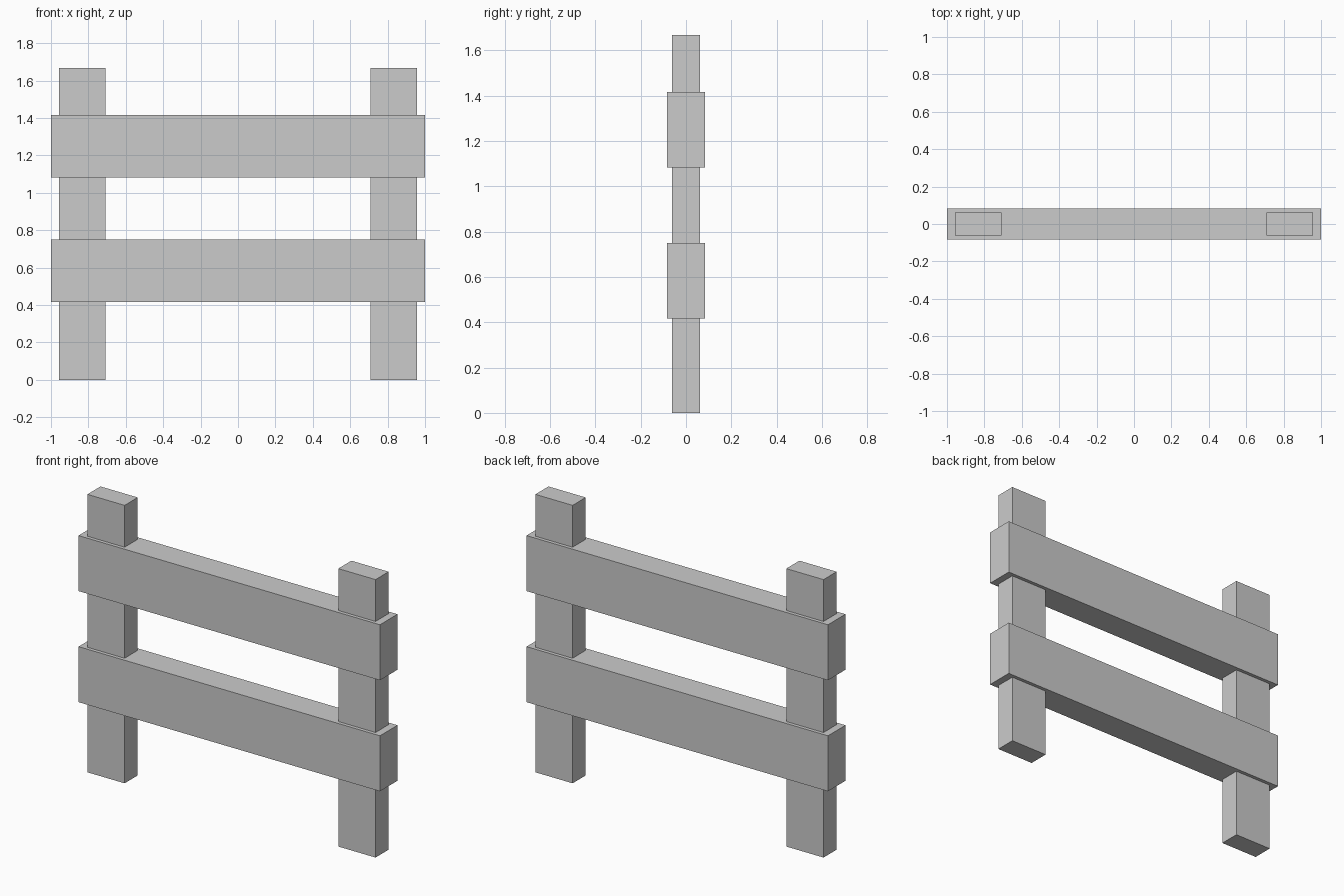
import bpy

if "Cube" in bpy.data.objects:
    bpy.data.objects.remove(bpy.data.objects["Cube"])


def box(name, x, y, z):
    """Add a box spanning the given (min, max) ranges."""
    spans = (x, y, z)
    bpy.ops.mesh.primitive_cube_add(size=1, location=[(a + b) / 2 for a, b in spans])
    obj = bpy.context.object
    obj.name = name
    obj.scale = [b - a for a, b in spans]
    bpy.ops.object.transform_apply(location=False, rotation=False, scale=True)
    return obj


# Upright posts, mirrored left and right
for side, s in (("left", -1), ("right", 1)):
    x = sorted((s * 0.709, s * 0.956))
    box(f"{side}_post", x, (-0.062, 0.062), (0, 1.667))

# Horizontal rails, thicker than the posts they wrap
for name, bottom in (("lower_rail", 0.417), ("upper_rail", 1.083)):
    box(name, (-1, 1), (-0.083, 0.083), (bottom, bottom + 0.333))
